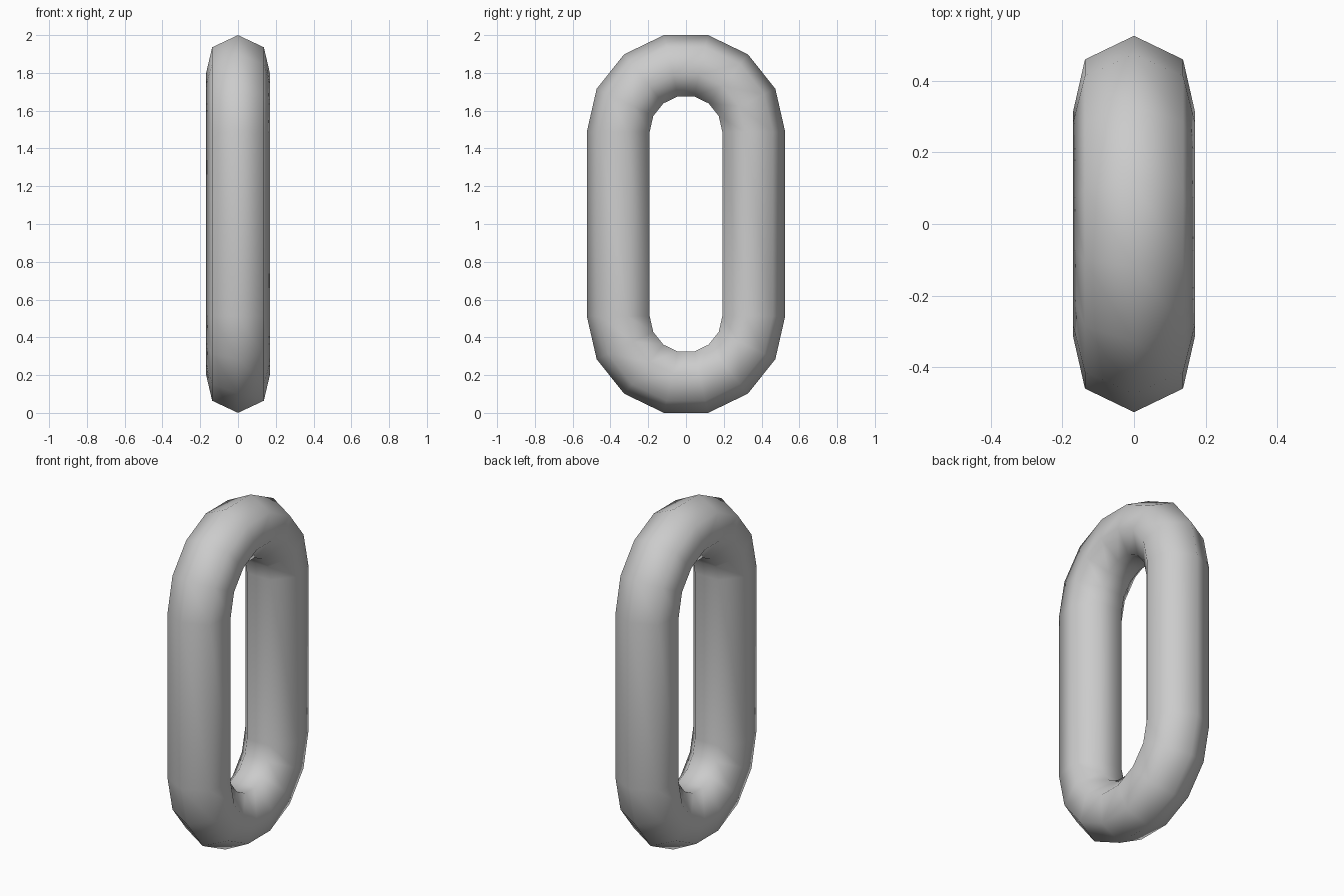
import bpy, bmesh
from math import pi, sin, cos

if "Cube" in bpy.data.objects:
    bpy.data.objects.remove(bpy.data.objects["Cube"])

R, r = 0.35, 0.175      # bend radius, bar radius
SIDES, STEPS = 7, 7     # bar cross-section sides, segments per half bend
HALF = 0.488            # half length of the straight bars

bm = bmesh.new()
rings = []
# Rings around the top bend, then the bottom bend
for end, sign in ((0, 1), (1, -1)):
    for i in range(STEPS + 1):
        a = pi * (end + i / STEPS)
        ring = []
        for j in range(SIDES):
            t = 2 * pi * j / SIDES
            d = R + r * cos(t)
            ring.append(bm.verts.new((r * sin(t), d * cos(a), 1 + sign * HALF + d * sin(a))))
        rings.append(ring)

# Skin the closed loop; the straight bars join the two bends
for k, ra in enumerate(rings):
    rb = rings[(k + 1) % len(rings)]
    for j in range(SIDES):
        n = (j + 1) % SIDES
        bm.faces.new((ra[j], ra[n], rb[n], rb[j]))
bmesh.ops.recalc_face_normals(bm, faces=bm.faces)
for f in bm.faces:
    f.smooth = True

mesh = bpy.data.meshes.new("chain_link")
bm.to_mesh(mesh)
bm.free()
bpy.context.collection.objects.link(bpy.data.objects.new("chain_link", mesh))
